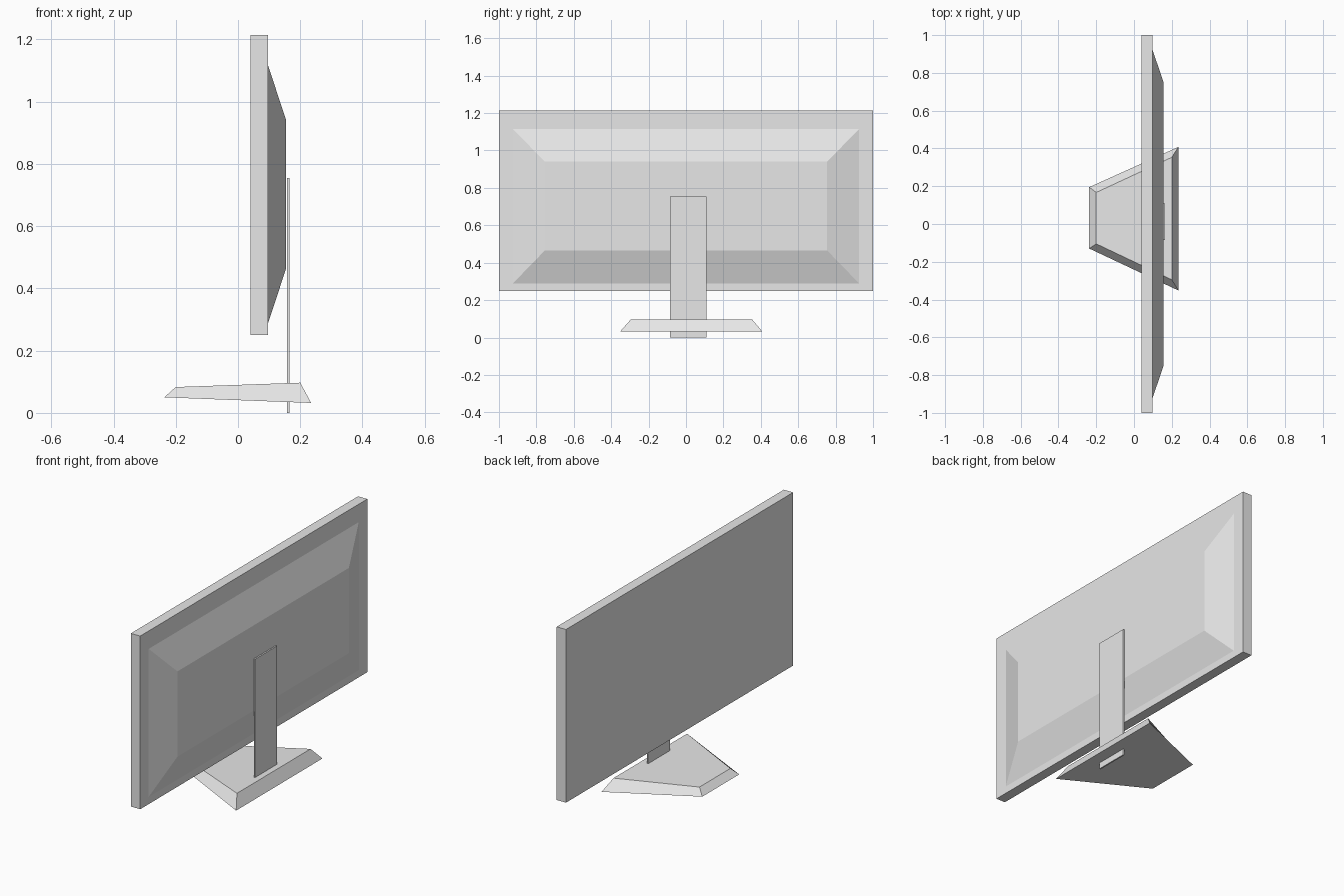
import bpy

cube = bpy.data.objects.get("Cube")
if cube:
    bpy.data.objects.remove(cube, do_unlink=True)

grey = bpy.data.materials.new("light_grey")
grey.use_nodes = True
grey.diffuse_color = (0.8, 0.8, 0.8, 1)
grey.node_tree.nodes["Principled BSDF"].inputs["Base Color"].default_value = grey.diffuse_color


def hexahedron(name, ring_a, ring_b):
    """Six-sided solid between two matching four-point rings."""
    faces = [(3, 2, 1, 0), (4, 5, 6, 7)]
    faces += [(i, (i + 1) % 4, (i + 1) % 4 + 4, i + 4) for i in range(4)]
    mesh = bpy.data.meshes.new(name)
    mesh.from_pydata(ring_a + ring_b, [], faces)
    mesh.materials.append(grey)
    obj = bpy.data.objects.new(name, mesh)
    bpy.context.collection.objects.link(obj)
    return obj


def upright_ring(x, y0, y1, z0, z1):
    return [(x, y0, z0), (x, y1, z0), (x, y1, z1), (x, y0, z1)]


def base_ring(front, back):
    """Trapezoid ring; each end is (x, y_min, y_max, z)."""
    (xf, f0, f1, zf), (xb, b0, b1, zb) = front, back
    return [(xf, f0, zf), (xb, b0, zb), (xb, b1, zb), (xf, f1, zf)]


# Flat screen slab
hexahedron("screen_panel",
           upright_ring(0.04, -1, 1, 0.25, 1.215),
           upright_ring(0.097, -1, 1, 0.25, 1.215))

# Tapered housing behind the screen
hexahedron("rear_housing",
           upright_ring(0.097, -0.925, 0.925, 0.29, 1.115),
           upright_ring(0.155, -0.755, 0.755, 0.465, 0.94))

# Thin upright plate passing through the foot
hexahedron("stand_plate",
           upright_ring(0.157, -0.085, 0.109, 0, 0.755),
           upright_ring(0.165, -0.085, 0.109, 0, 0.755))

# Wedge-shaped foot with sloped sides
hexahedron("stand_base",
           base_ring((-0.237, -0.13, 0.195, 0.05), (0.235, -0.352, 0.408, 0.032)),
           base_ring((-0.2, -0.105, 0.167, 0.083), (0.2, -0.295, 0.353, 0.097)))
